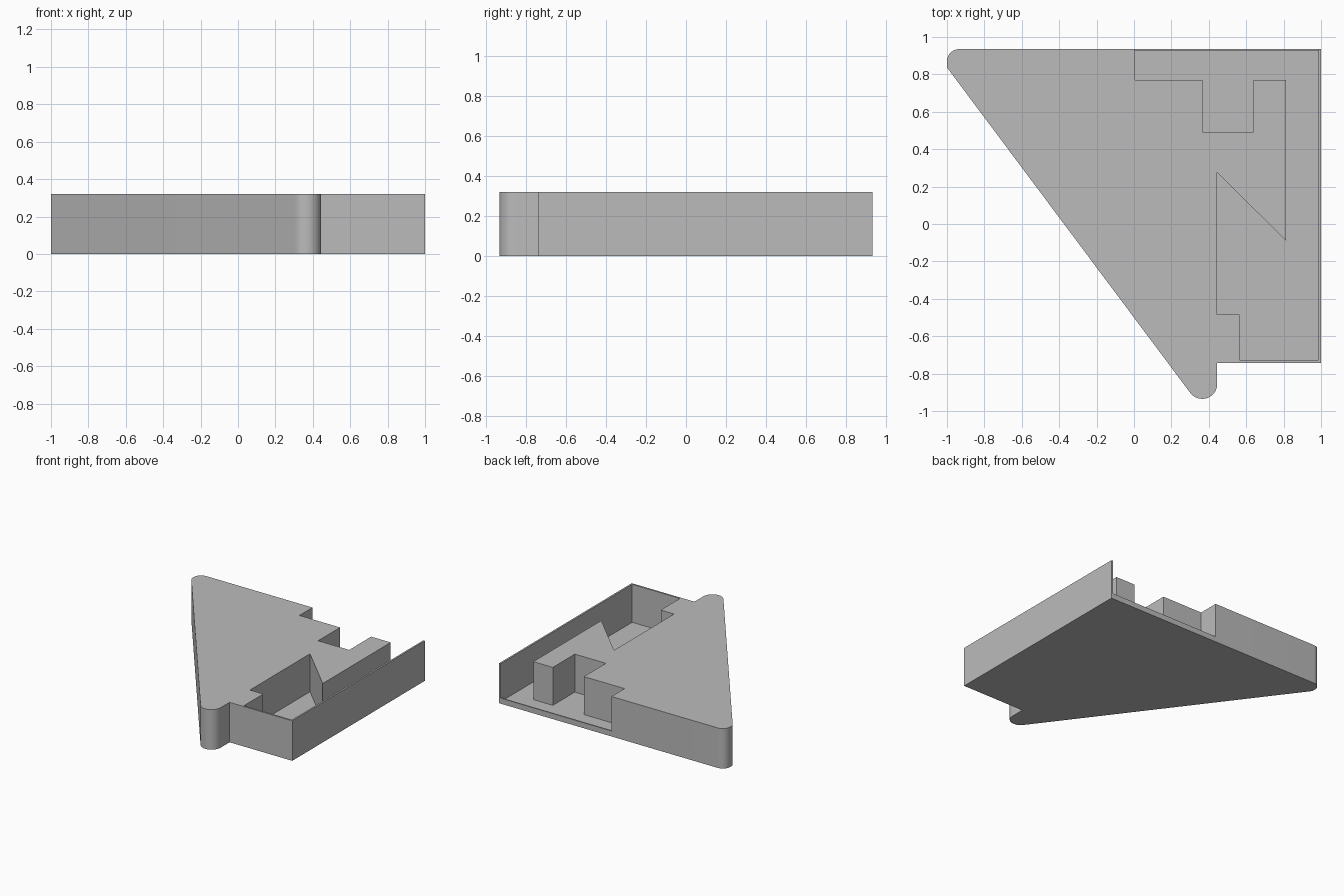
import bpy, bmesh
from math import cos, sin, radians

if "Cube" in bpy.data.objects:
    bpy.data.objects.remove(bpy.data.objects["Cube"], do_unlink=True)

HEIGHT, FLOOR, LIP, WALL = 0.32, 0.016, 0.044, 0.014
BACK, FRONT = 0.935, -0.742

grey = bpy.data.materials.new("plain grey")
grey.use_nodes = True
grey.diffuse_color = (0.5, 0.5, 0.5, 1)
grey.node_tree.nodes["Principled BSDF"].inputs["Base Color"].default_value = grey.diffuse_color


def arc(cx, cy, r, start, end, steps=14):
    """Points along a circular corner."""
    angles = [radians(start + (end - start) * i / steps) for i in range(steps + 1)]
    return [(cx + r * cos(a), cy + r * sin(a)) for a in angles]


def prism(name, outline, bottom, top):
    """Extrude a flat outline between two heights."""
    bm = bmesh.new()
    face = bm.faces.new([bm.verts.new((x, y, bottom)) for x, y in outline])
    extruded = bmesh.ops.extrude_face_region(bm, geom=[face])
    moved = [v for v in extruded["geom"] if isinstance(v, bmesh.types.BMVert)]
    bmesh.ops.translate(bm, verts=moved, vec=(0, 0, top - bottom))
    bmesh.ops.recalc_face_normals(bm, faces=bm.faces)
    mesh = bpy.data.meshes.new(name)
    bm.to_mesh(mesh)
    bm.free()
    mesh.materials.append(grey)
    obj = bpy.data.objects.new(name, mesh)
    bpy.context.collection.objects.link(obj)
    return obj


def cut(target, cutter):
    """Subtract a cutter and discard it."""
    mod = target.modifiers.new(cutter.name, "BOOLEAN")
    mod.operation, mod.solver, mod.object = "DIFFERENCE", "EXACT", cutter
    bpy.context.view_layer.objects.active = target
    bpy.ops.object.modifier_apply(modifier=mod.name)
    bpy.data.objects.remove(cutter, do_unlink=True)


# Triangular body with two rounded tips and a square shoulder
outline = arc(-0.935, BACK - 0.065, 0.065, 90, 180) + [(-1, 0.837)]
outline += arc(0.365, -0.855, 0.08, 217, 360)
outline += [(0.445, FRONT), (1, FRONT), (1, BACK)]
body = prism("triangular_body", outline, 0, HEIGHT)

# Stepped pocket, leaving thin walls, the angled undercut and the notched block
inner_x, inner_front, inner_back = 1 - WALL, FRONT + WALL, BACK - WALL * 0.7
pocket = [
    (0.005, inner_back), (0.005, 0.77), (0.365, 0.77), (0.365, 0.492),
    (0.64, 0.492), (0.64, 0.77), (0.813, 0.77), (0.813, -0.09),
    (0.445, 0.275), (0.445, -0.485), (0.563, -0.485), (0.563, inner_front),
    (inner_x, inner_front), (inner_x, inner_back),
]
cut(body, prism("pocket_cutter", pocket, FLOOR, 1))

# Open the back side down to a low lip
opening = [(0.005, 0.9), (inner_x, 0.9), (inner_x, 1.1), (0.005, 1.1)]
cut(body, prism("back_opening_cutter", opening, LIP, 1))

# Smooth the rounded tips only
bpy.ops.object.select_all(action="DESELECT")
body.select_set(True)
bpy.context.view_layer.objects.active = body
bpy.ops.object.shade_smooth_by_angle(angle=radians(25))
